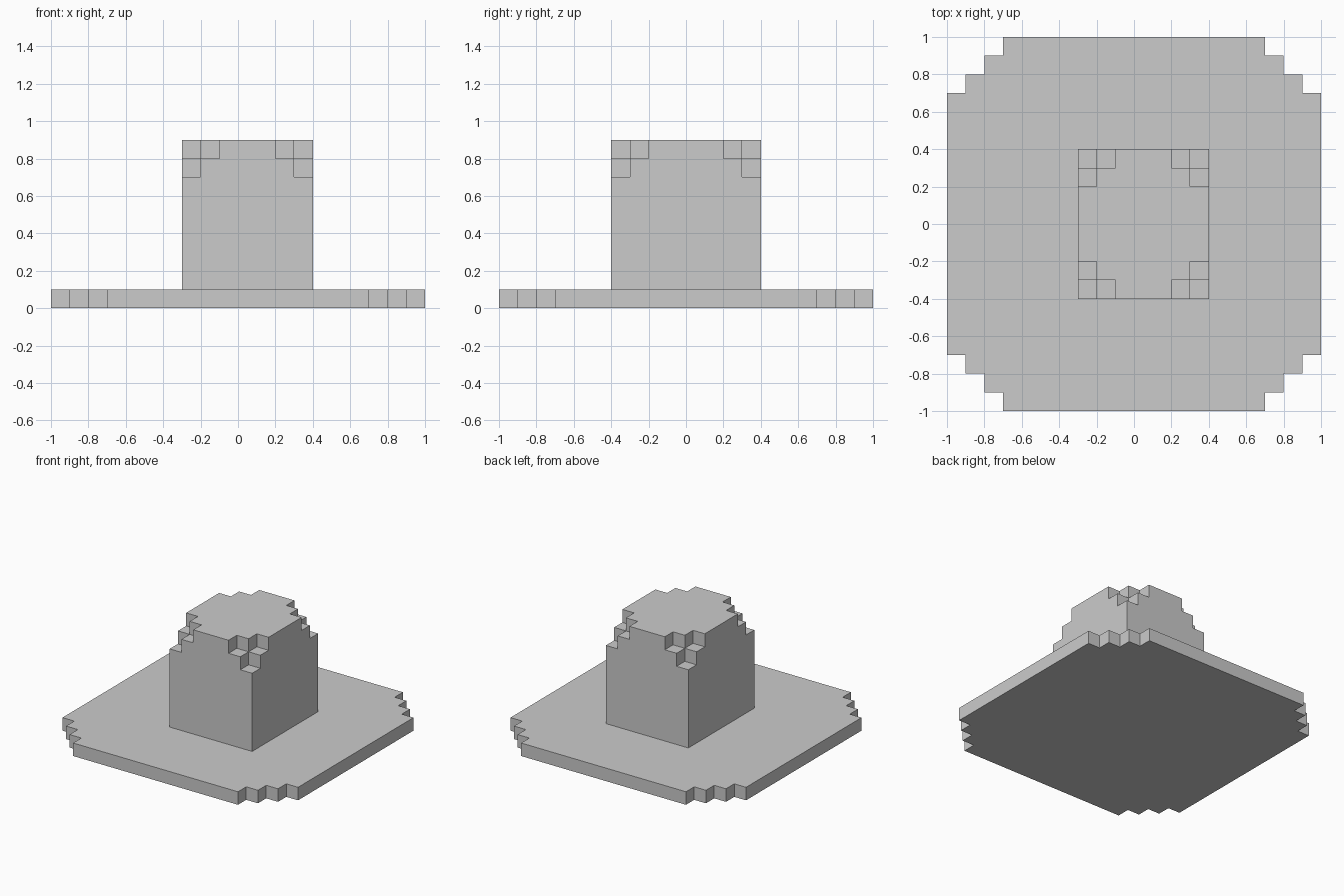
import bpy, bmesh
from itertools import product
from mathutils import Vector

if "Cube" in bpy.data.objects:
    bpy.data.objects.remove(bpy.data.objects["Cube"])

S = 0.1  # block size


def block_part(name, origin, size, keep):
    """Shell of a grid of blocks, with flat areas merged into single faces."""
    cells = {c for c in product(*map(range, size)) if keep(*c)}
    bm = bmesh.new()
    verts = {}

    def vert(p):
        if p not in verts:
            verts[p] = bm.verts.new(Vector(origin) + Vector(p) * S)
        return verts[p]

    for c in cells:
        for axis, side in product(range(3), (0, 1)):
            beside = list(c)
            beside[axis] += 2 * side - 1
            if tuple(beside) in cells:
                continue
            u, v = (axis + 1) % 3, (axis + 2) % 3
            ring = []
            for a, b in ((0, 0), (1, 0), (1, 1), (0, 1)):
                p = list(c)
                p[axis] += side
                p[u] += a
                p[v] += b
                ring.append(vert(tuple(p)))
            bm.faces.new(ring if side else ring[::-1])
    bmesh.ops.dissolve_limit(bm, angle_limit=0.01, verts=bm.verts[:], edges=bm.edges[:])
    bmesh.ops.recalc_face_normals(bm, faces=bm.faces[:])
    mesh = bpy.data.meshes.new(name)
    bm.to_mesh(mesh)
    bm.free()
    obj = bpy.data.objects.new(name, mesh)
    bpy.context.collection.objects.link(obj)
    return obj


def inset(i, n):
    """Blocks between i and the nearer end of a row of n."""
    return min(i, n - 1 - i)


# Flat brim with stepped corners
block_part("brim", (-1, -1, 0), (20, 20, 1),
           lambda i, j, k: inset(i, 20) + inset(j, 20) >= 3)

# Crown with the four top corners notched
block_part("crown", (-0.3, -0.4, 0.1), (7, 8, 8),
           lambda i, j, k: inset(i, 7) + inset(j, 8) + (7 - k) >= 2)
